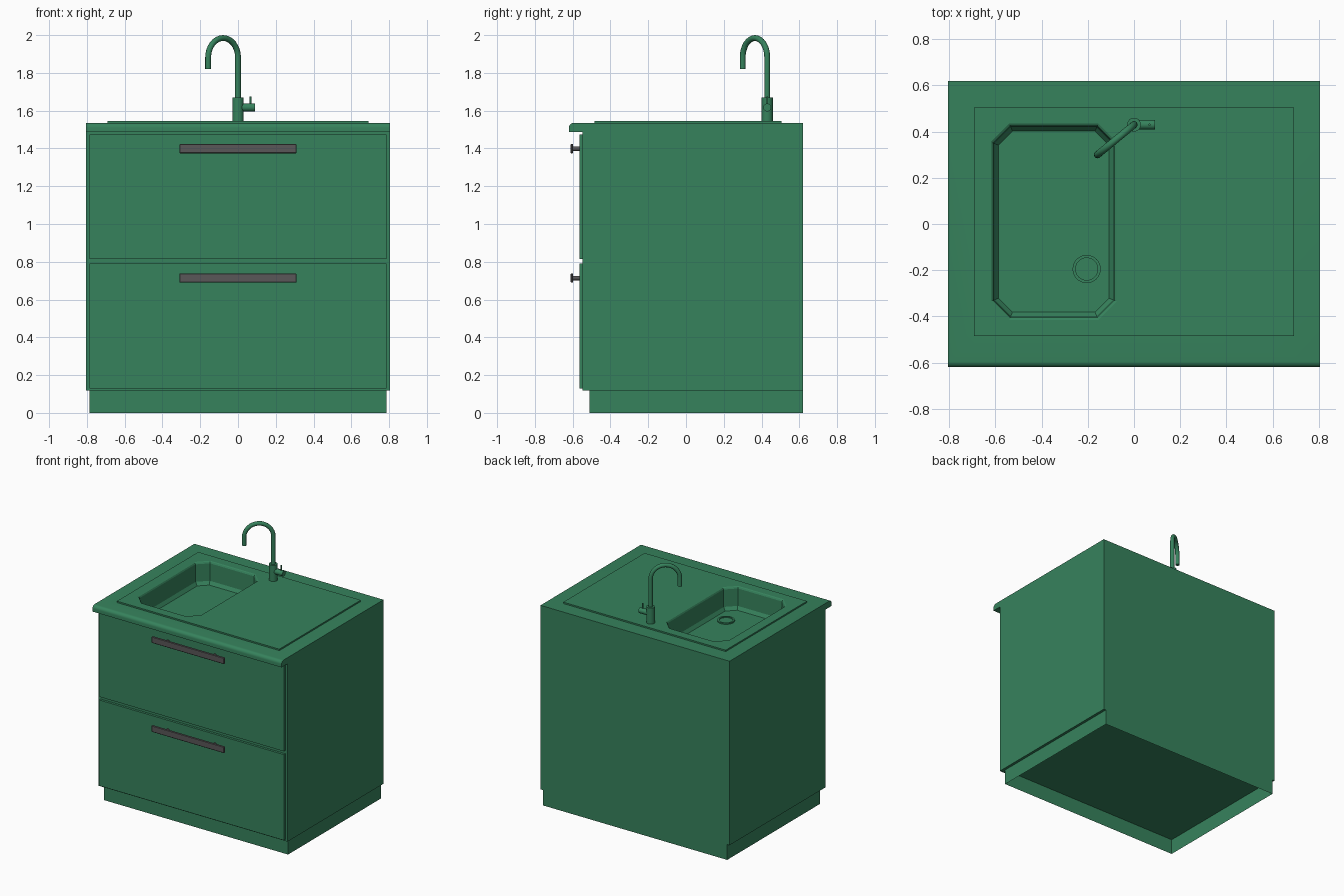
import bpy, bmesh, math
from mathutils import Vector, Matrix

if "Cube" in bpy.data.objects:
    bpy.data.objects.remove(bpy.data.objects["Cube"], do_unlink=True)


def material(name, rgb):
    m = bpy.data.materials.new(name)
    m.use_nodes = True
    m.diffuse_color = (*rgb, 1)
    m.node_tree.nodes["Principled BSDF"].inputs["Base Color"].default_value = (*rgb, 1)
    return m


GREEN = material("cabinet green", (0.037, 0.225, 0.108))
GREY = material("handle grey", (0.1, 0.095, 0.098))


def finish(name, bm, mat=GREEN, smooth=False):
    bmesh.ops.recalc_face_normals(bm, faces=bm.faces)
    mesh = bpy.data.meshes.new(name)
    bm.to_mesh(mesh)
    bm.free()
    mesh.materials.append(mat)
    ob = bpy.data.objects.new(name, mesh)
    bpy.context.collection.objects.link(ob)
    if smooth:
        activate(ob)
        bpy.ops.object.shade_smooth_by_angle(angle=math.radians(35))
    return ob


def activate(ob):
    bpy.ops.object.select_all(action="DESELECT")
    ob.select_set(True)
    bpy.context.view_layer.objects.active = ob


def box(name, x, y, z, mat=GREEN, bevel=0, open_ends=False):
    """Box between three (low, high) ranges."""
    bm = bmesh.new()
    bmesh.ops.create_cube(bm, size=1)
    for v in bm.verts:
        v.co = Vector([r[0] if c < 0 else r[1] for c, r in zip(v.co, (x, y, z))])
    if open_ends:
        ends = [f for f in bm.faces if abs(f.normal.z) > 0.5]
        bmesh.ops.delete(bm, geom=ends, context="FACES_ONLY")
    if bevel:
        bmesh.ops.bevel(bm, geom=bm.edges[:], offset=bevel, segments=1, affect="EDGES")
    return finish(name, bm, mat)


def rod(name, start, end, radius, sides=24, mat=GREEN):
    """Cylinder between two points."""
    a, b = Vector(start), Vector(end)
    bm = bmesh.new()
    turn = (b - a).to_track_quat("Z", "Y").to_matrix().to_4x4()
    bmesh.ops.create_cone(bm, cap_ends=True, segments=sides, radius1=radius, radius2=radius,
                          depth=(b - a).length, matrix=Matrix.Translation((a + b) / 2) @ turn)
    return finish(name, bm, mat, smooth=True)


def loft(name, loops, cap_first=False, cap_last=True, smooth=False):
    """Skin between closed loops of equal point count."""
    bm = bmesh.new()
    rings = [[bm.verts.new(p) for p in loop] for loop in loops]
    n = len(rings[0])
    for a, b in zip(rings, rings[1:]):
        for i in range(n):
            j = (i + 1) % n
            bm.faces.new((a[i], a[j], b[j], b[i]))
    if cap_first:
        bm.faces.new(rings[0])
    if cap_last:
        bm.faces.new(rings[-1])
    return finish(name, bm, smooth=smooth)


def octagon(inset, z):
    """Basin outline: rectangle with cut corners, moved inward by inset."""
    x0, x1, y0, y1 = -0.62 + inset, -0.075 - inset, -0.415 + inset, 0.435 - inset
    c = 0.08 - 0.586 * inset
    return [(x0 + c, y0, z), (x1 - c, y0, z), (x1, y0 + c, z), (x1, y1 - c, z),
            (x1 - c, y1, z), (x0 + c, y1, z), (x0, y1 - c, z), (x0, y0 + c, z)]


HALF, BACK, FRONT = 0.805, 0.62, -0.547
TOP, PLATE = 1.535, 1.546

# Cabinet body with worktop and rounded front lip, one side profile
lip = 0.025
profile = [(FRONT, 0.118), (BACK, 0.118), (BACK, TOP)]
for k in range(7):
    a = math.pi / 2 * (1 + k / 6)
    profile.append((-0.62 + lip + lip * math.cos(a), TOP - lip + lip * math.sin(a)))
profile += [(-0.62, 1.487), (FRONT, 1.487)]
body = loft("cabinet_body", [[(x, y, z) for y, z in profile] for x in (-HALF, HALF)],
            cap_first=True, smooth=True)

# Sink plate on the worktop
plate = box("sink_plate", (-0.692, 0.692), (-0.485, 0.505), (TOP, PLATE))

# Opening for the basin
cutter = loft("basin_cutter", [octagon(0, 1.36), octagon(0, 1.7)], cap_first=True)
cutter.hide_render = True
for ob in (body, plate):
    mod = ob.modifiers.new("basin_opening", "BOOLEAN")
    mod.operation, mod.solver, mod.object = "DIFFERENCE", "EXACT", cutter
    activate(ob)
    bpy.ops.object.modifier_apply(modifier=mod.name)
bpy.data.objects.remove(cutter, do_unlink=True)

# Basin shell with soft rim, steep walls and sloped floor edge
steps = [(0, PLATE), (0.007, 1.542), (0.012, 1.532), (0.016, 1.4), (0.033, 1.375)]
basin = loft("basin", [octagon(d, z) for d, z in steps])
basin.data.flip_normals()

# Drain ring
def circle(r, z, n=32):
    return [(-0.205 + r * math.cos(math.tau * i / n), -0.195 + r * math.sin(math.tau * i / n), z)
            for i in range(n)]


loft("drain", [circle(r, z) for r, z in
               ((0.061, 1.372), (0.061, 1.384), (0.048, 1.384), (0.048, 1.377))], smooth=True)

# Hollow plinth
box("plinth", (-0.785, 0.785), (-0.512, BACK), (0, 0.118), open_ends=True)

# Drawer fronts and their handles
for label, low, high in (("lower", 0.13, 0.79), ("upper", 0.815, 1.475)):
    box(label + "_drawer_front", (-0.786, 0.786), (-0.565, FRONT), (low, high))
    mid = high - 0.076
    box(label + "_handle_bar", (-0.31, 0.31), (-0.611, -0.597),
        (mid - 0.025, mid + 0.025), GREY, bevel=0.004)
    for side, x in (("right", -0.2), ("left", 0.2)):
        rod(f"{label}_handle_{side}_post", (x, -0.6, mid), (x, -0.56, mid), 0.012, mat=GREY)

# Tap base, mixer and lever
TAP = Vector((0, 0.43, 0))
rod("tap_base", TAP + Vector((0, 0, 1.54)), TAP + Vector((0, 0, 1.67)), 0.03)
rod("tap_mixer", TAP + Vector((0, 0, 1.617)), TAP + Vector((0.09, 0, 1.617)), 0.021)
rod("tap_lever", TAP + Vector((0.067, 0, 1.63)), TAP + Vector((0.067, 0, 1.675)), 0.005, 12)

# Swan neck swept along a path
reach = Vector((-0.158, -0.13, 0))
pipe, bend = 0.0155, reach.length / 2
aim, crown = reach.normalized(), 2 - 0.0155 - reach.length / 2
path = [TAP + Vector((0, 0, 1.66))]
for k in range(17):
    a = math.pi * k / 16
    path.append(TAP + aim * bend * (1 - math.cos(a)) + Vector((0, 0, crown + bend * math.sin(a))))
path.append(TAP + reach + Vector((0, 0, 1.82)))
side = aim.cross(Vector((0, 0, 1)))
loops = []
for i, p in enumerate(path):
    along = (path[min(i + 1, len(path) - 1)] - path[max(i - 1, 0)]).normalized()
    if i in (0, len(path) - 1):
        along = Vector((0, 0, 1 if i == 0 else -1))
    out = along.cross(side)
    loops.append([p + pipe * (side * math.cos(t) + out * math.sin(t))
                  for t in (math.tau * j / 16 for j in range(16))])
loft("tap_neck", loops, cap_first=True, smooth=True)
